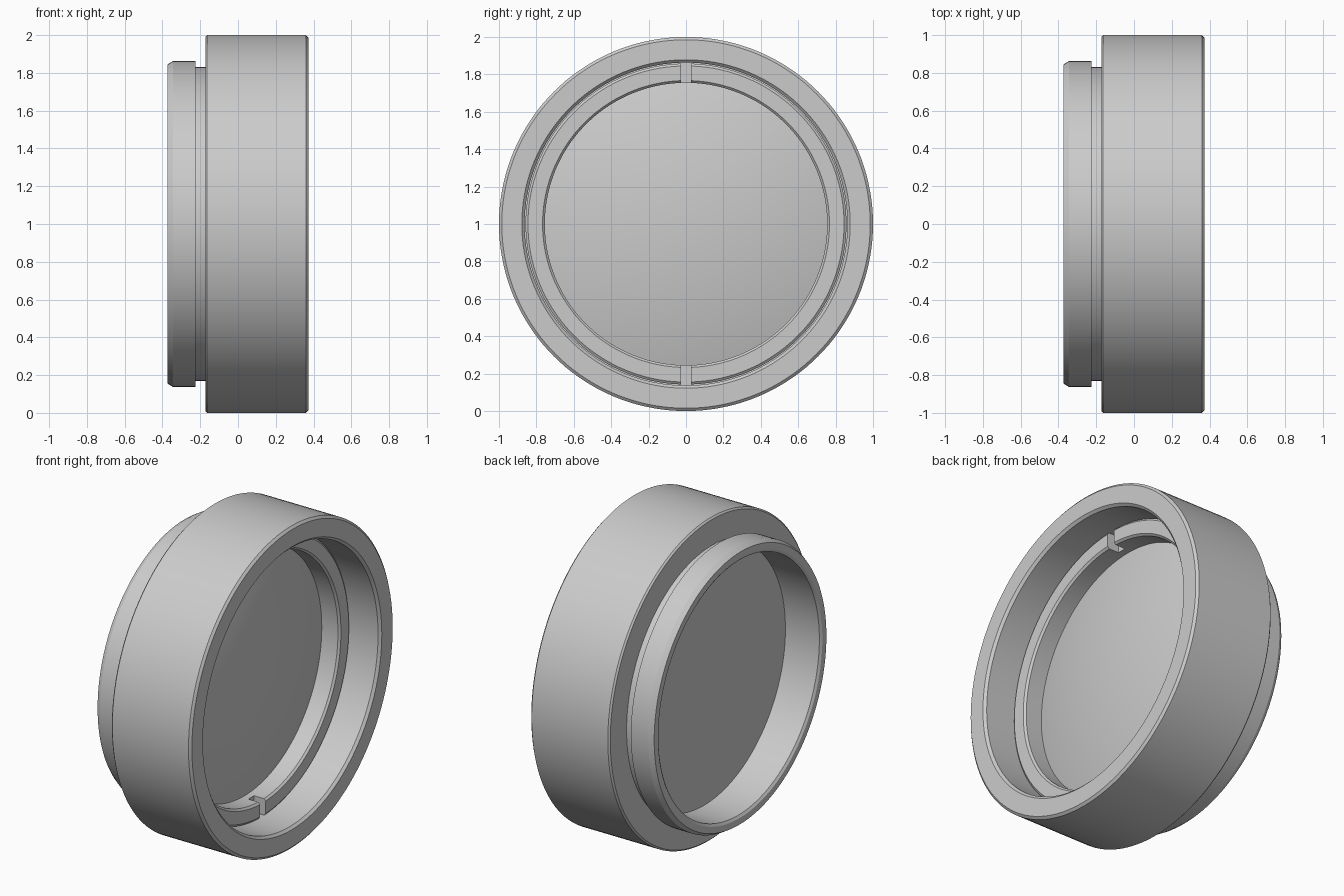
import bpy
import bmesh
import math
from mathutils import Vector, Matrix

cube = bpy.data.objects.get("Cube")
if cube:
    bpy.data.objects.remove(cube, do_unlink=True)

grey = bpy.data.materials.new("plain grey")
grey.use_nodes = True
GREY = (0.6, 0.6, 0.6, 1.0)
grey.diffuse_color = GREY
grey.node_tree.nodes["Principled BSDF"].inputs["Base Color"].default_value = GREY

AXIS = Vector((1, 0, 0))


def lathe(name, profile, steps=144, closed=True, half=0):
    """Turn an (x, radius) profile about the x axis.
    half = 1 or -1 keeps that y side only, cut back by half a slot."""
    bm = bmesh.new()
    verts = [bm.verts.new((x, 0, r)) for x, r in profile]
    pairs = list(zip(verts, verts[1:]))
    if closed:
        pairs.append((verts[-1], verts[0]))
    edges = [bm.edges.new(p) for p in pairs]
    bmesh.ops.spin(bm, geom=verts + edges, cent=(0, 0, 0), axis=AXIS,
                   angle=2 * math.pi, steps=steps, use_duplicate=False)
    bmesh.ops.remove_doubles(bm, verts=bm.verts, dist=1e-4)
    if half:
        bmesh.ops.bisect_plane(bm, geom=bm.verts[:] + bm.edges[:] + bm.faces[:],
                               plane_co=(0, half * HALF_SLOT, 0),
                               plane_no=(0, half, 0), clear_inner=True)
        bmesh.ops.holes_fill(bm, edges=[e for e in bm.edges if e.is_boundary], sides=0)
    bmesh.ops.recalc_face_normals(bm, faces=bm.faces)
    mesh = bpy.data.meshes.new(name)
    bm.to_mesh(mesh)
    bm.free()
    mesh.materials.append(grey)
    obj = bpy.data.objects.new(name, mesh)
    obj.location.z = 1.0
    bpy.context.collection.objects.link(obj)
    bpy.ops.object.select_all(action='DESELECT')
    obj.select_set(True)
    bpy.context.view_layer.objects.active = obj
    bpy.ops.object.shade_smooth_by_angle(angle=math.radians(25))


# Housing: rear flange, neck, wide barrel and stepped bore
lathe("housing", [
    (-0.373, 0.805), (-0.373, 0.845), (-0.345, 0.862), (-0.225, 0.862),
    (-0.225, 0.83), (-0.173, 0.83), (-0.173, 0.99), (-0.163, 1.0),
    (0.36, 1.0), (0.373, 0.985), (0.373, 0.878), (0.358, 0.863),
    (0.0, 0.863), (0.0, 0.79), (-0.363, 0.79)])

# Lens: flat rear, domed front
SAG, EDGE = 0.11, 0.8
dome = [(0.035 + SAG * (1 - (i / 16) ** 2), EDGE * i / 16) for i in range(17)]
lathe("lens", dome + [(-0.13, EDGE), (-0.13, 0.0)], closed=False)

# Retaining ring base, the floor of the two spanner slots
SLOT_FLOOR, HALF_SLOT = 0.09, 0.028
lathe("retaining_ring_base", [
    (0.0, 0.755), (0.0, 0.868), (SLOT_FLOOR, 0.868), (SLOT_FLOOR, 0.755)])

# Two raised arcs of the ring, leaving straight slots at top and bottom
for side, half in (("left", 1), ("right", -1)):
    lathe("retaining_ring_arc_" + side, [
        (SLOT_FLOOR, 0.755), (0.158, 0.755), (0.17, 0.767),
        (0.17, 0.845), (0.16, 0.858), (SLOT_FLOOR, 0.858)], half=half)
